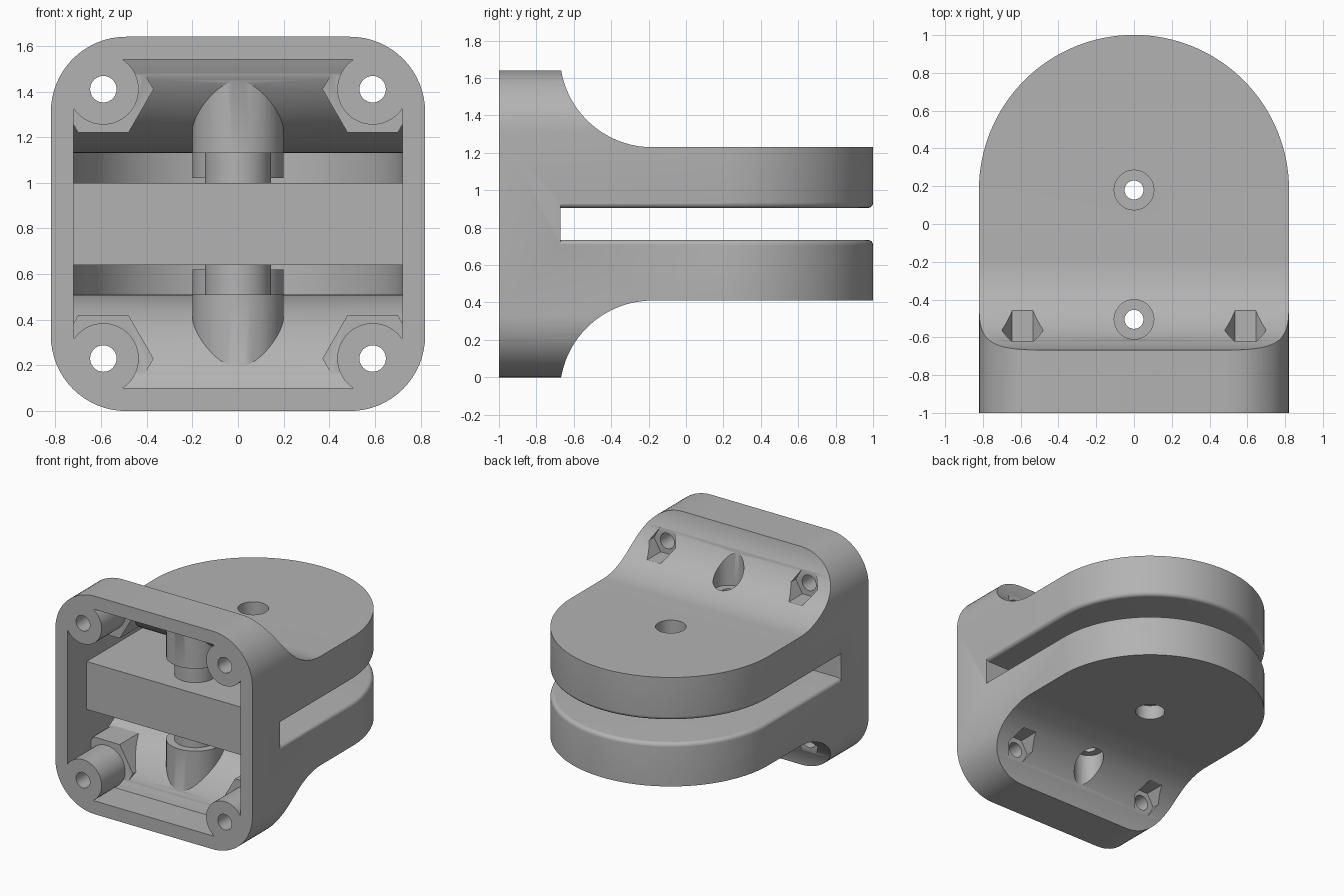
import bpy, bmesh, math
from mathutils import Vector

if "Cube" in bpy.data.objects:
    bpy.data.objects.remove(bpy.data.objects["Cube"])

MID = 0.82          # mirror height, also half the width
WALL = 0.1
BIG = 1.1           # reach past the part for clean cuts


def loft(name, loops):
    """Closed solid from stacked loops with equal point counts."""
    bm = bmesh.new()
    rings = [[bm.verts.new(p) for p in loop] for loop in loops]
    count = len(rings[0])
    for a, b in zip(rings, rings[1:]):
        for i in range(count):
            j = (i + 1) % count
            bm.faces.new((a[i], a[j], b[j], b[i]))
    bm.faces.new(rings[0][::-1])
    bm.faces.new(rings[-1])
    bmesh.ops.recalc_face_normals(bm, faces=bm.faces)
    mesh = bpy.data.meshes.new(name)
    bm.to_mesh(mesh)
    bm.free()
    obj = bpy.data.objects.new(name, mesh)
    bpy.context.collection.objects.link(obj)
    return obj


def prism(name, points, axis, lo, hi):
    """Extrude 2D points along an axis; points use the other two axes in order."""
    def place(p, h):
        v = list(p)
        v.insert("xyz".index(axis), h)
        return Vector(v)
    return loft(name, [[place(p, h) for p in points] for h in (lo, hi)])


def box(name, lo, hi):
    (x0, y0, z0), (x1, y1, z1) = lo, hi
    return prism(name, [(x0, y0), (x1, y0), (x1, y1), (x0, y1)], "z", z0, z1)


def ngon(center, radius, sides):
    return [(center[0] + radius * math.cos(math.tau * i / sides),
             center[1] + radius * math.sin(math.tau * i / sides)) for i in range(sides)]


def combine(target, tool, operation="DIFFERENCE"):
    """Apply a boolean and discard the tool."""
    mod = target.modifiers.new("cut", "BOOLEAN")
    mod.operation, mod.object, mod.solver = operation, tool, "EXACT"
    graph = bpy.context.evaluated_depsgraph_get()
    mesh = bpy.data.meshes.new_from_object(target.evaluated_get(graph))
    target.modifiers.clear()
    target.data = mesh
    bpy.data.objects.remove(tool)


def side_profile(radius, top, front, back):
    """Flange, concave sweep and plate in y-z, mirrored about mid height."""
    cy, cz = -0.18, 1.725
    start = math.asin((cz - top) / radius)
    upper = [(front, top)]
    for i in range(25):
        a = start + (math.pi / 2 - start) * i / 24
        upper.append((cy - radius * math.cos(a), cz - radius * math.sin(a)))
    upper.append((back, upper[-1][1]))
    return upper + [(y, 2 * MID - z) for y, z in reversed(upper)]


def plan(half, inset=0.0):
    """Round-ended plan outline, inset only behind the flange."""
    r, step = half - inset, -0.67
    right = [(half, -BIG), (half, step - 0.001), (r, step)]
    arc = [(r * math.cos(math.pi * i / 64), 0.18 + r * math.sin(math.pi * i / 64))
           for i in range(65)]
    return right + arc + [(-x, y) for x, y in reversed(right)]


def rounded_square(half, radius):
    pts = []
    for k, (sx, sz) in enumerate([(1, 1), (-1, 1), (-1, -1), (1, -1)]):
        for i in range(17):
            a = math.pi / 2 * (k + i / 16)
            pts.append((sx * (half - radius) + radius * math.cos(a),
                        MID + sz * (half - radius) + radius * math.sin(a)))
    return pts


# Outer body: side profile, flange outline and round-ended plan intersected
body = prism("hinge_bracket", side_profile(0.495, 1.64, -1, BIG), "x", -BIG, BIG)
combine(body, prism("flange_outline", rounded_square(MID, 0.33), "y", -1.2, 1.2), "INTERSECT")

# Plan solid with rounded lips beside the slot
slot_half, lip = 0.085, 0.03
levels = [(-1.0, 0.0)]
for i in range(7):
    a = math.pi / 2 * i / 6
    levels.append((-slot_half - lip + lip * math.sin(a), lip * (1 - math.cos(a))))
levels += [(-h, inset) for h, inset in reversed(levels)]
outline = loft("plan_outline", [[(x, y, MID + h) for x, y in plan(MID + 0.001, inset)]
                                for h, inset in levels])
combine(body, outline, "INTERSECT")
combine(body, box("slot", (-BIG, -0.67, MID - slot_half), (BIG, 1.2, MID + slot_half)))

# Inner cavity, leaving an even wall
inner = MID - WALL
cavity = prism("cavity", side_profile(0.595, 1.54, -1.05, BIG), "x", -BIG, BIG)
combine(cavity, prism("cavity_plan", plan(inner), "z", -1, 3), "INTERSECT")
combine(cavity, prism("cavity_outline", rounded_square(inner, 0.23), "y", -1.2, 1.2), "INTERSECT")
core = slot_half + WALL - 0.005
combine(cavity, box("slot_wall", (-BIG, -0.77, MID - core), (BIG, 1.2, MID + core)))


def z_cylinder(name, y, radius, lo, hi, side):
    ends = sorted(MID + side * (z - MID) for z in (lo, hi))
    return prism(name, ngon((0, y), radius, 48), "z", *ends)


# Bosses kept solid inside the cavity
bolts = [(-0.505, 1.23), (0.18, 1.12)]      # position and counterbore floor
corners = [(sx * 0.59, MID + sz * 0.59) for sx in (-1, 1) for sz in (-1, 1)]
for side in (-1, 1):
    for y, seat in bolts:
        combine(cavity, z_cylinder("bolt_sleeve", y, 0.145, 0.9, seat, side))
        combine(cavity, z_cylinder("bolt_head_boss", y, 0.2, seat - WALL, 1.7, side))
for c in corners:
    combine(cavity, prism("screw_boss", ngon(c, 0.155, 48), "y", -1.2, -0.65))
    combine(cavity, prism("nut_boss", ngon(c, 0.22, 6), "y", -0.72, -0.15))
combine(body, cavity)

# Bolt holes with counterbores, screw holes with nut pockets
for y, seat in bolts:
    combine(body, z_cylinder("bolt_hole", y, 0.05, -0.5, 2.2, 1))
    for side in (-1, 1):
        combine(body, z_cylinder("counterbore", y, 0.105, seat, 2, side))
for c in corners:
    combine(body, prism("screw_hole", ngon(c, 0.058, 32), "y", -1.2, -0.5))
    combine(body, prism("nut_pocket", ngon(c, 0.11, 6), "y", -0.62, -0.1))

# Plain grey finish
grey = bpy.data.materials.new("plain_grey")
grey.use_nodes = True
colour = (0.45, 0.45, 0.45, 1)
grey.diffuse_color = colour
grey.node_tree.nodes["Principled BSDF"].inputs["Base Color"].default_value = colour
body.data.materials.clear()
body.data.materials.append(grey)
for face in body.data.polygons:
    face.material_index = 0

bpy.ops.object.select_all(action="DESELECT")
body.select_set(True)
bpy.context.view_layer.objects.active = body
bpy.ops.object.shade_smooth_by_angle(angle=math.radians(30))
